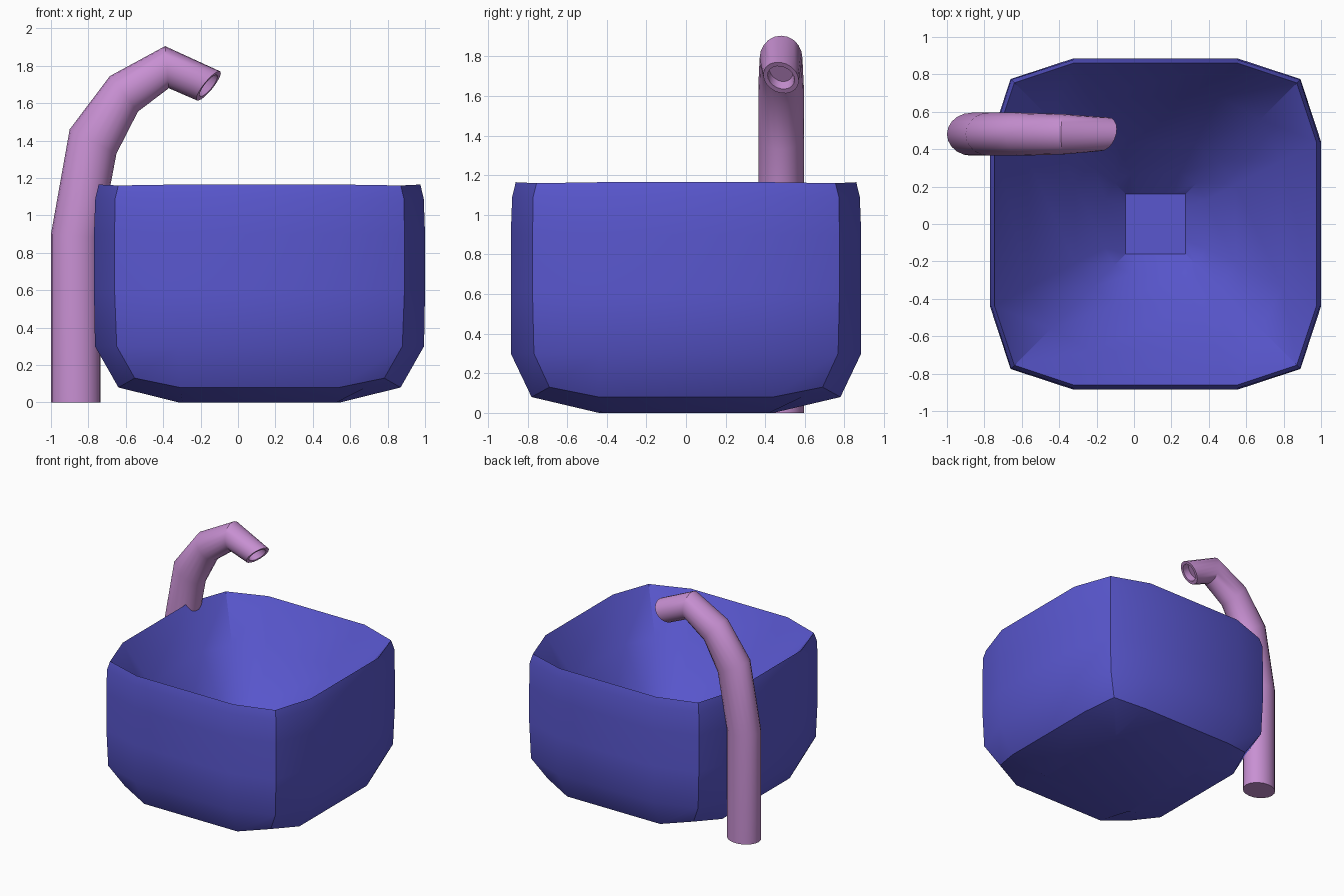
import bpy, bmesh, math
from mathutils import Vector

cube = bpy.data.objects.get("Cube")
if cube:
    bpy.data.objects.remove(cube, do_unlink=True)


def material(name, rgb):
    m = bpy.data.materials.new(name)
    m.use_nodes = True
    m.diffuse_color = (*rgb, 1)
    m.node_tree.nodes["Principled BSDF"].inputs["Base Color"].default_value = (*rgb, 1)
    return m


def loft(name, rings, mat):
    """Skin a list of equal-length point rings and cap both ends."""
    bm = bmesh.new()
    loops = [[bm.verts.new(p) for p in ring] for ring in rings]
    n = len(loops[0])
    for lo, hi in zip(loops, loops[1:]):
        for i in range(n):
            j = (i + 1) % n
            bm.faces.new((lo[i], lo[j], hi[j], hi[i]))
    bm.faces.new(loops[0][::-1])
    bm.faces.new(loops[-1])
    bmesh.ops.recalc_face_normals(bm, faces=bm.faces)
    me = bpy.data.meshes.new(name)
    bm.to_mesh(me)
    bm.free()
    me.materials.append(mat)
    ob = bpy.data.objects.new(name, me)
    bpy.context.collection.objects.link(ob)
    bpy.ops.object.select_all(action='DESELECT')
    ob.select_set(True)
    bpy.context.view_layer.objects.active = ob
    bpy.ops.object.shade_smooth_by_angle(angle=math.radians(30))
    return ob


blue = material("basin blue", (0.10, 0.095, 0.62))
pink = material("tap pink", (0.58, 0.28, 0.65))

CX = 0.115  # basin centre in x


def basin_ring(a, b, c, z, zc, sx):
    """Twelve-sided rounded square: side extent a, side break b, corner c, x scale sx."""
    pts = []
    for q in range(4):
        co, si = round(math.cos(q * math.pi / 2)), round(math.sin(q * math.pi / 2))
        for x, y, h in ((a, b, z), (c, c, zc), (b, a, z)):
            pts.append((CX + (x * co - y * si) * sx, x * si + y * co, h))
    return pts


# Basin: outer wall from the underside up, over the thin rim, down the bowl
basin_profile = [
    (0.44, 0.42, 0.43, 0.0, 0.005, 0.98),
    (0.78, 0.44, 0.69, 0.08, 0.13, 0.967),
    (0.885, 0.44, 0.768, 0.30, 0.30, 0.994),
    (0.885, 0.44, 0.775, 0.60, 0.60, 1),
    (0.885, 0.44, 0.775, 0.90, 0.90, 1),
    (0.878, 0.44, 0.772, 1.09, 1.09, 1),
    (0.86, 0.44, 0.755, 1.165, 1.16, 1),
    (0.68, 0.34, 0.56, 0.84, 0.84, 1),
    (0.43, 0.21, 0.335, 0.50, 0.50, 1),
    (0.27, 0.13, 0.22, 0.32, 0.33, 1),
    (0.16, 0.09, 0.16, 0.22, 0.22, 1),
]
loft("basin", [basin_ring(*p) for p in basin_profile], blue)

# Tap: each section runs from its outer edge to its inner edge, with a half
# depth and a skew that turns the spout opening slightly forward
TAP_Y = 0.48
tap_sections = [
    ((-1.0, 0.0), (-0.735, 0.0), 0.115, 0),
    ((-1.0, 0.90), (-0.735, 0.88), 0.115, 0),
    ((-0.90, 1.46), (-0.65, 1.33), 0.115, 0),
    ((-0.685, 1.745), (-0.535, 1.555), 0.115, 0),
    ((-0.39, 1.905), (-0.37, 1.68), 0.108, 0),
    ((-0.095, 1.77), (-0.22, 1.615), 0.09, 0.025),
    # hollow inside the spout
    ((-0.112, 1.75), (-0.203, 1.637), 0.068, 0.02),
    ((-0.16, 1.785), (-0.25, 1.675), 0.06, 0.02),
]


def tap_ring(outer, inner, depth, skew, n=20):
    o = Vector((outer[0], TAP_Y, outer[1]))
    i = Vector((inner[0], TAP_Y, inner[1]))
    mid, half = (o + i) / 2, (o - i) / 2
    side = Vector((0.8 * skew, depth, -0.6 * skew))
    return [mid + half * math.cos(t) + side * math.sin(t)
            for t in (2 * math.pi * k / n for k in range(n))]


loft("tap", [tap_ring(*s) for s in tap_sections], pink)
